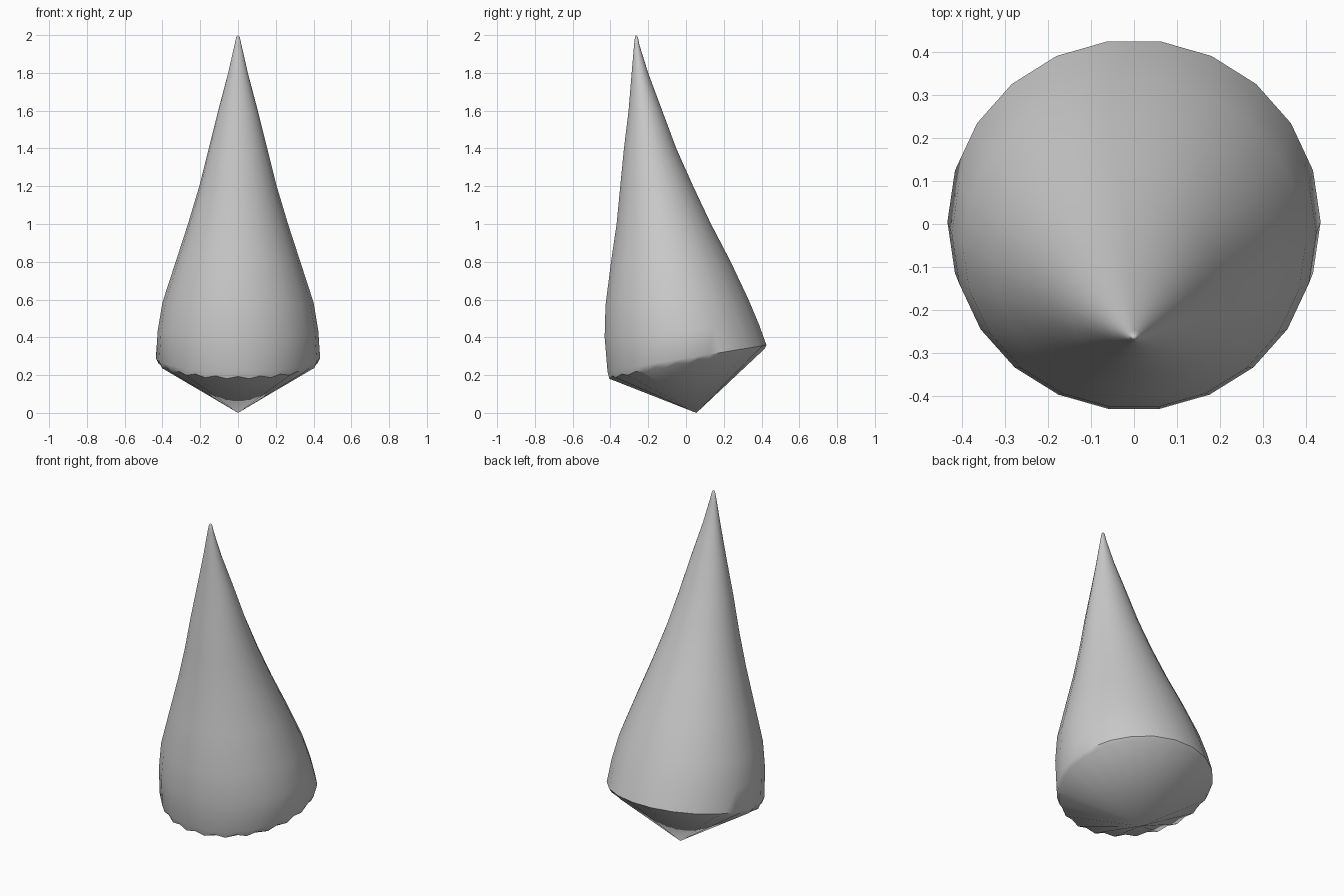
import bpy, bmesh, math

cube = bpy.data.objects.get("Cube")
if cube:
    bpy.data.objects.remove(cube, do_unlink=True)

SIDES = 22           # flat sides around the body
COLS = SIDES * 2     # corners plus the middle of each side

# one flat grey
grey = bpy.data.materials.new("plain_grey")
grey.use_nodes = True
grey.diffuse_color = (0.6, 0.6, 0.6, 1)
grey.node_tree.nodes["Principled BSDF"].inputs["Base Color"].default_value = (0.6, 0.6, 0.6, 1)

# tilted rings: front y, front z, back y, back z, half width
RINGS = [
    (-0.41, 0.18, 0.42, 0.34, 0.42),
    (-0.42, 0.22, 0.43, 0.36, 0.435),
    (-0.435, 0.40, 0.39, 0.47, 0.425),
    (-0.43, 0.57, 0.335, 0.60, 0.40),
    (-0.40, 0.80, 0.24, 0.80, 0.33),
    (-0.37, 1.00, 0.135, 1.00, 0.265),
    (-0.35, 1.20, 0.04, 1.20, 0.205),
    (-0.33, 1.40, -0.05, 1.40, 0.155),
    (-0.305, 1.60, -0.125, 1.60, 0.105),
    (-0.288, 1.80, -0.20, 1.80, 0.052),
    (-0.275, 1.95, -0.247, 1.95, 0.018),
    (-0.27, 1.99, -0.255, 1.99, 0.009),
]


def ring(bm, yf, zf, yb, zb, half, wave=0.0):
    verts = []
    for i in range(COLS):
        a = 2 * math.pi * i / COLS
        k = math.cos(math.pi / SIDES) if i % 2 else 1.0
        s = math.sin(a) * k
        y = (yf + yb) / 2 + s * (yb - yf) / 2
        z = (zf + zb) / 2 + s * (zb - zf) / 2 + (wave if i % 2 else 0)
        verts.append(bm.verts.new((half * math.cos(a) * k, y, z)))
    return verts


def fan(bm, loop, point):
    tip = bm.verts.new(point)
    for i in range(COLS):
        bm.faces.new((loop[i], loop[(i + 1) % COLS], tip))


def finish(bm, name, angle):
    bmesh.ops.recalc_face_normals(bm, faces=bm.faces)
    mesh = bpy.data.meshes.new(name)
    bm.to_mesh(mesh)
    bm.free()
    mesh.materials.append(grey)
    obj = bpy.data.objects.new(name, mesh)
    bpy.context.collection.objects.link(obj)
    bpy.ops.object.select_all(action="DESELECT")
    obj.select_set(True)
    bpy.context.view_layer.objects.active = obj
    bpy.ops.object.shade_smooth_by_angle(angle=math.radians(angle))


# leaning body with a scalloped lower lip, and the pointed underside
bm = bmesh.new()
loops = [ring(bm, *r, wave=0.012 if n == 0 else 0) for n, r in enumerate(RINGS)]
for low, high in zip(loops, loops[1:]):
    for i in range(COLS):
        j = (i + 1) % COLS
        bm.faces.new((low[i], low[j], high[j], high[i]))
fan(bm, loops[-1], (0, -0.265, 2.0))
fan(bm, loops[0], (0, 0.055, 0))
finish(bm, "leaning_cone_body", 40)
